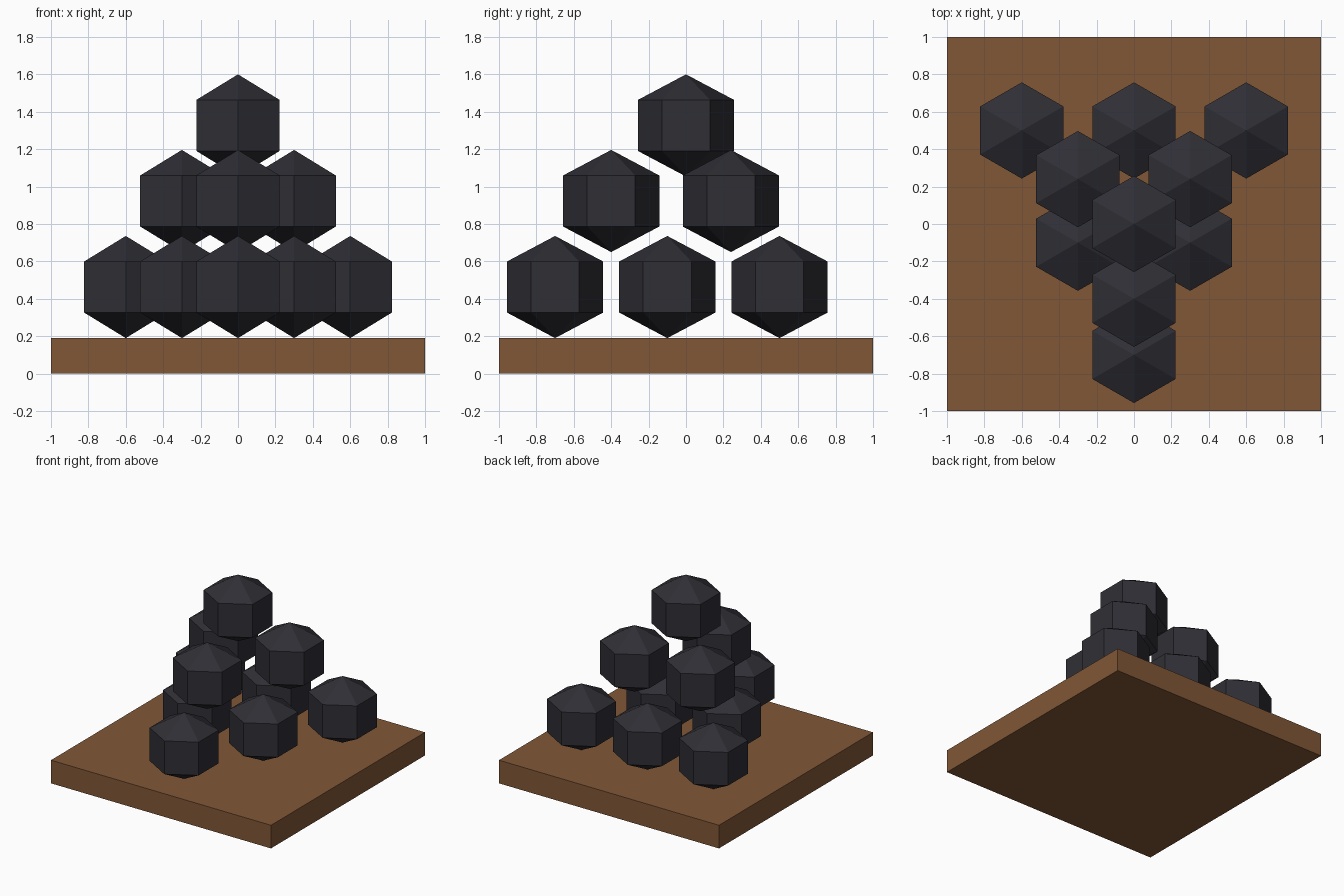
import bpy

cube = bpy.data.objects.get("Cube")
if cube:
    bpy.data.objects.remove(cube, do_unlink=True)


def make_material(name, color):
    mat = bpy.data.materials.new(name)
    mat.use_nodes = True
    mat.diffuse_color = color
    mat.node_tree.nodes["Principled BSDF"].inputs["Base Color"].default_value = color
    return mat


wood = make_material("brown wood", (0.22, 0.096, 0.037, 1))
iron = make_material("dark iron", (0.028, 0.028, 0.036, 1))

# Wooden base slab
BASE_HEIGHT = 0.19
bpy.ops.mesh.primitive_cube_add(size=1, location=(0, 0, BASE_HEIGHT / 2))
base = bpy.context.object
base.name = "wooden_base"
base.scale = (2, 2, BASE_HEIGHT)
base.data.materials.append(wood)

# One low-poly ball, shared by the whole pile: six sides, three bands
bpy.ops.mesh.primitive_uv_sphere_add(segments=6, ring_count=3, radius=1)
first_ball = bpy.context.object
ball_mesh = first_ball.data
ball_mesh.name = "ball"
ball_mesh.materials.append(iron)
bpy.data.objects.remove(first_ball, do_unlink=True)

# Triangular layers: rows run from the back to the front, one ball fewer each
# (balls in back row, back y, row step, height of centre)
layers = {
    "bottom": (3, 0.5, 0.6, 0.463),
    "middle": (2, 0.24, 0.64, 0.923),
    "top": (1, 0, 0, 1.327),
}
for layer, (count, back_y, step, z) in layers.items():
    for row in range(count):
        in_row = count - row
        for i in range(in_row):
            ball = bpy.data.objects.new(f"{layer}_ball_row{row + 1}_{i + 1}", ball_mesh)
            ball.location = ((i - (in_row - 1) / 2) * 0.6, back_y - row * step, z)
            ball.scale = (0.297, 0.297, 0.273)
            bpy.context.collection.objects.link(ball)
